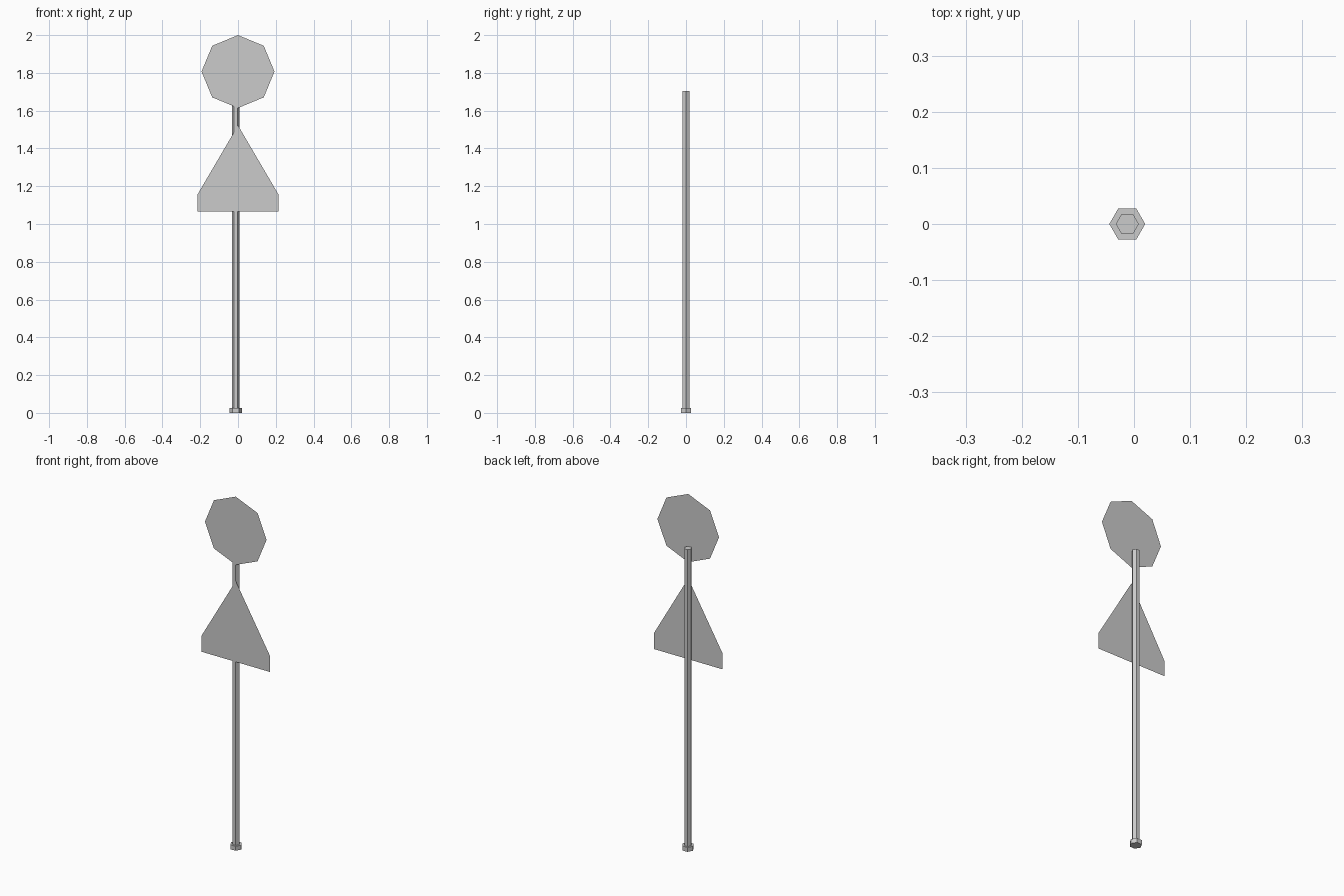
import bpy, bmesh
from math import sin, cos, pi

if "Cube" in bpy.data.objects:
    bpy.data.objects.remove(bpy.data.objects["Cube"])

POLE_X = -0.012   # the post sits slightly left of the plates
PLATE_Y = -0.02   # plates are mounted on the front of the post


def hex_prism(name, radius, z0, z1):
    bpy.ops.mesh.primitive_cylinder_add(vertices=6, radius=radius, depth=z1 - z0,
                                        location=(POLE_X, 0, (z0 + z1) / 2),
                                        rotation=(0, 0, pi / 6))
    bpy.context.object.name = name


def flat_plate(name, outline):
    bm = bmesh.new()
    bm.faces.new([bm.verts.new((x, PLATE_Y, z)) for x, z in outline])
    mesh = bpy.data.meshes.new(name)
    bm.to_mesh(mesh)
    bm.free()
    bpy.context.collection.objects.link(bpy.data.objects.new(name, mesh))


# Post and foot
hex_prism("post", 0.0205, 0.0, 1.705)
hex_prism("foot", 0.032, 0.0, 0.025)

# Round-style octagonal sign with a corner pointing up
flat_plate("octagon_sign", [(0.193 * sin(-i * pi / 4), 1.807 + 0.193 * cos(i * pi / 4))
                            for i in range(8)][::-1])

# Triangular sign with a short rectangular skirt
flat_plate("triangle_sign", [(-0.215, 1.065), (0.215, 1.065), (0.215, 1.155),
                             (0, 1.522), (-0.215, 1.155)])
